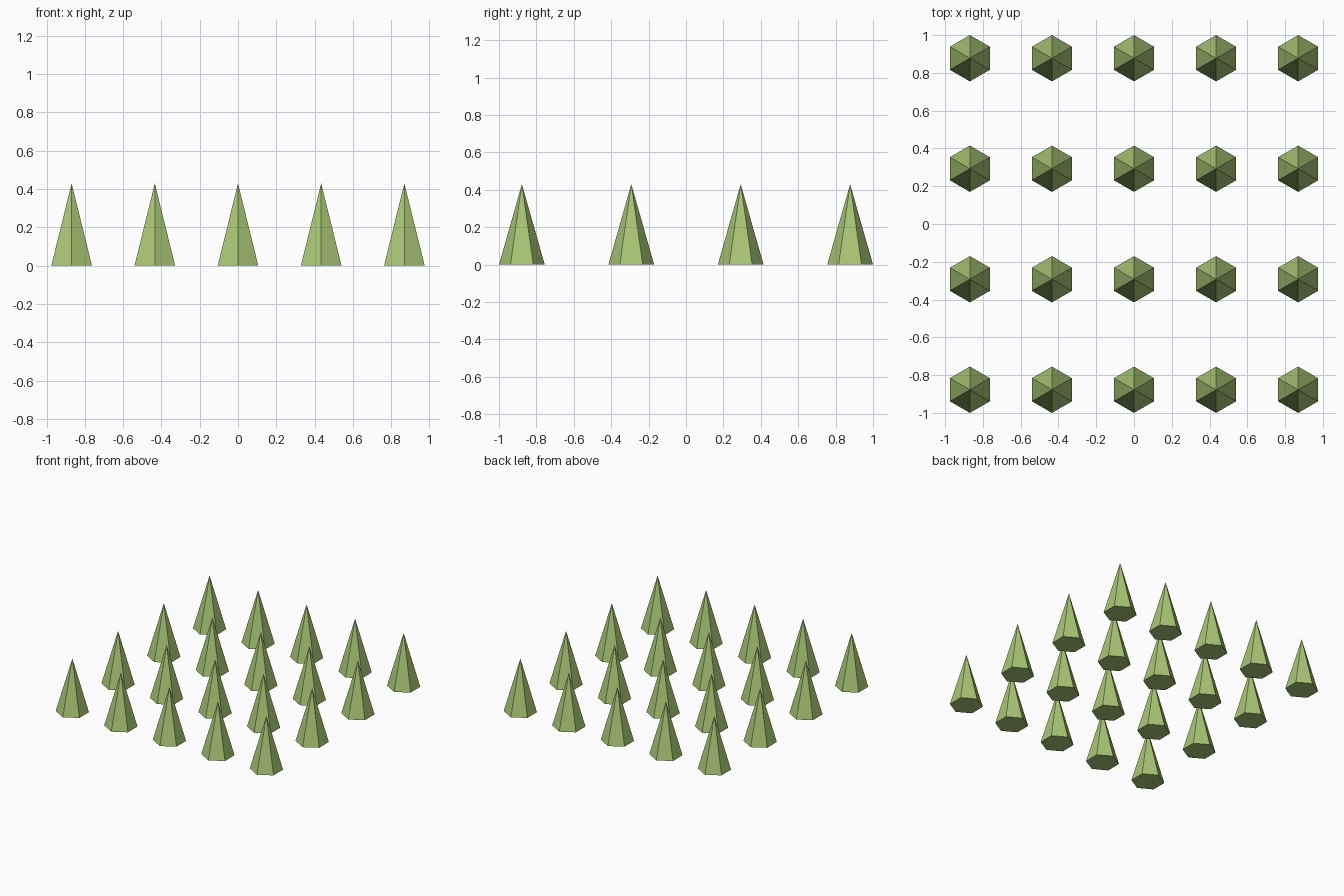
import bpy
import bmesh

RADIUS, HEIGHT = 0.1225, 0.43
STEP_X, STEP_Y = 0.4345, 0.585
COLUMNS, ROWS = 5, 4

cube = bpy.data.objects.get("Cube")
if cube:
    bpy.data.objects.remove(cube, do_unlink=True)

# Single leaf-green colour
green = bpy.data.materials.new("leaf_green")
green.use_nodes = True
colour = (0.40, 0.57, 0.18, 1)
green.diffuse_color = colour
green.node_tree.nodes["Principled BSDF"].inputs["Base Color"].default_value = colour

# Six-sided closed cone, corners pointing front and back, base at z = 0
mesh = bpy.data.meshes.new("cone_tree")
bm = bmesh.new()
bmesh.ops.create_cone(bm, cap_ends=True, cap_tris=False, segments=6,
                      radius1=RADIUS, radius2=0, depth=HEIGHT)
bmesh.ops.remove_doubles(bm, verts=bm.verts, dist=1e-5)
bmesh.ops.translate(bm, verts=bm.verts, vec=(0, 0, HEIGHT / 2))
bm.to_mesh(mesh)
bm.free()
mesh.materials.append(green)

# Regular grid of trees sharing the same mesh
for row in range(ROWS):
    for col in range(COLUMNS):
        tree = bpy.data.objects.new(f"tree_row{row + 1}_column{col + 1}", mesh)
        tree.location = ((col - (COLUMNS - 1) / 2) * STEP_X,
                         (row - (ROWS - 1) / 2) * STEP_Y, 0)
        bpy.context.collection.objects.link(tree)
